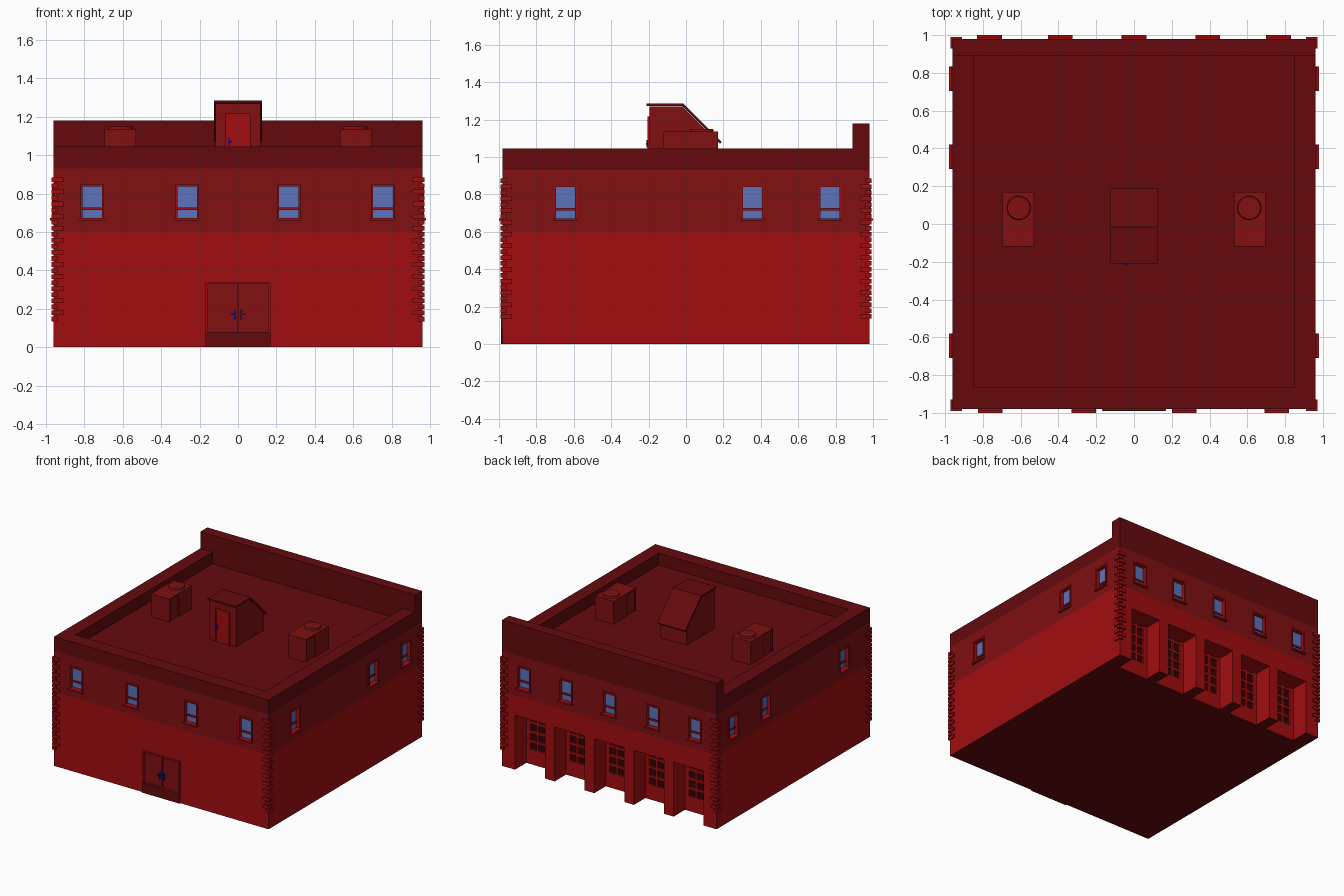
import bpy, bmesh, math
from mathutils import Matrix, Vector

if "Cube" in bpy.data.objects:
    bpy.data.objects.remove(bpy.data.objects["Cube"])

HX, HY = 0.96, 0.98          # half size of the outer walls


def material(name, rgb):
    m = bpy.data.materials.new(name)
    m.diffuse_color = (*rgb, 1)
    m.use_nodes = True
    m.node_tree.nodes["Principled BSDF"].inputs["Base Color"].default_value = m.diffuse_color
    return m


RED = material("red_brick", (0.36, 0.004, 0.005))
MID = material("red_upper_band", (0.22, 0.005, 0.006))
DARK = material("dark_red", (0.13, 0.003, 0.004))
SHADE = material("door_pane_dark", (0.03, 0.001, 0.001))
GLASS = material("window_glass", (0.11, 0.17, 0.5))
BLUE = material("handle_blue", (0.01, 0.01, 0.3))

parts = {}                   # name -> (bmesh, material)


def part(name, mat):
    if name not in parts:
        parts[name] = (bmesh.new(), mat)
    return parts[name][0]


def box(name, mat, x0, x1, y0, y1, z0, z1):
    lo, hi = Vector((x0, y0, z0)), Vector((x1, y1, z1))
    size = [abs(v) for v in hi - lo]
    bmesh.ops.create_cube(part(name, mat), size=1,
                          matrix=Matrix.Translation((lo + hi) / 2) @ Matrix.Diagonal((*size, 1)))


def wall_box(wall, name, mat, u0, u1, d0, d1, z0, z1):
    """Box on a wall: u runs along it, d is the distance outward from it."""
    if wall in ("front", "back"):
        s = 1 if wall == "back" else -1
        box(name, mat, u0, u1, s * (HY + d0), s * (HY + d1), z0, z1)
    else:
        s = 1 if wall == "right" else -1
        box(name, mat, s * (HX + d0), s * (HX + d1), u0, u1, z0, z1)


def extrude_profile(name, mat, pts, hw):
    """Extrude a (y, z) profile across x."""
    bm = part(name, mat)
    f = bm.faces.new([bm.verts.new((-hw, y, z)) for y, z in pts])
    r = bmesh.ops.extrude_face_region(bm, geom=[f])
    bmesh.ops.translate(bm, vec=(2 * hw, 0, 0),
                        verts=[v for v in r["geom"] if isinstance(v, bmesh.types.BMVert)])
    bmesh.ops.recalc_face_normals(bm, faces=bm.faces)


# Building shell: stacked rings up the wall, over the parapet and down to the roof
bm = bmesh.new()
rings = []
for z, x, y0, y1 in [(0, HX, -HY, HY), (0.6, HX, -HY, HY), (0.93, HX, -HY, HY),
                     (1.045, HX, -HY, HY), (1.045, 0.85, -0.865, 0.89), (0.95, 0.85, -0.865, 0.89)]:
    rings.append([bm.verts.new(c) for c in ((-x, y0, z), (x, y0, z), (x, y1, z), (-x, y1, z))])
for i, (a, b) in enumerate(zip(rings, rings[1:])):
    for k in range(4):
        f = bm.faces.new((a[k], a[(k + 1) % 4], b[(k + 1) % 4], b[k]))
        f.material_index = min(i, 2)
bm.faces.new(rings[0][::-1]).material_index = 2
bm.faces.new(rings[-1]).material_index = 2
me = bpy.data.meshes.new("building_shell")
bm.to_mesh(me)
bm.free()
for m in (RED, MID, DARK):
    me.materials.append(m)
shell = bpy.data.objects.new("building_shell", me)
bpy.context.collection.objects.link(shell)

# Tall rear parapet
box("rear_parapet", DARK, -HX, HX, 0.89, HY, 1.045, 1.18)

# Sash windows on all four walls
window_rows = {"front": (-0.76, -0.265, 0.265, 0.755), "back": (-0.765, -0.39, 0, 0.39, 0.765),
               "right": (-0.645, 0.355, 0.77), "left": (-0.645, 0.355, 0.77)}
for wall, centres in window_rows.items():
    for c in centres:
        wall_box(wall, "wall_cutter", RED, c - .053, c + .053, -.035, .05, .67, .84)
        wall_box(wall, "window_panes", GLASS, c - .053, c + .053, -.036, -.025, .67, .84)
        wall_box(wall, "window_rails", RED, c - .053, c + .053, -.026, -.015, .715, .727)
        for s in (-1, 1):
            wall_box(wall, "window_frames", RED, c + s * .051, c + s * .061, -.02, .008, .67, .84)
        wall_box(wall, "window_frames", RED, c - .061, c + .061, -.02, .008, .838, .85)
        wall_box(wall, "window_sills", RED, c - .065, c + .065, -.02, .02, .66, .672)

# Rear garage bays with latticed doors
for i in range(-2, 3):
    c, h = i * 0.355, 0.134
    wall_box("back", "wall_cutter", RED, c - h, c + h, -.17, .05, -.05, .44)
    wall_box("back", "garage_door_panes", SHADE, c - h, c + h, -.171, -.16, 0, .44)
    wall_box("back", "garage_doors", RED, c - h, c + h, -.161, -.145, 0, .12)
    for z in (.185, .26, .335, .42):
        wall_box("back", "garage_doors", RED, c - h, c + h, -.161, -.145, z - .01, z + .01)
    for u, w in ((-.117, .017), (-.035, .009), (.035, .009), (.117, .017)):
        wall_box("back", "garage_doors", RED, c + u - w, c + u + w, -.161, -.1455, .12, .44)

# Corner quoins, alternating long and short
for sx in (-1, 1):
    for sy in (-1, 1):
        for k in range(24):
            ix, iy = (.91, .96) if k % 2 else (.94, .93)
            z = .135 + k * .0315
            box("corner_quoins", RED, sx * ix, sx * .971, sy * iy, sy * .991, z, z + .024)

# Front double door, frame and step
wall_box("front", "wall_cutter", RED, -.16, .16, -.03, .05, .08, .33)
for s in (-1, 1):
    wall_box("front", "front_doors", MID, s * .003, s * .16, -.031, -.015, .08, .33)
    wall_box("front", "front_door_frame", RED, s * .157, s * .17, -.02, .008, .08, .34)
    wall_box("front", "front_door_handles", BLUE, s * .014, s * .022, -.016, .003, .145, .195)
    wall_box("front", "front_door_handles", BLUE, s * .014, s * .037, -.003, .005, .168, .176)
wall_box("front", "front_door_frame", RED, -.17, .17, -.02, .008, .328, .34)
wall_box("front", "front_step", DARK, -.168, .168, -.02, .01, 0, .08)

# Roof stair house with sloping back, cover and door
extrude_profile("stair_house", MID, [(-.195, .95), (-.195, 1.27), (-.02, 1.27), (.16, 1.09), (.16, .95)], .118)
extrude_profile("stair_house_roof", DARK, [(-.21, 1.272), (-.21, 1.285), (-.015, 1.285), (.19, 1.08),
                                           (.182, 1.07), (-.021, 1.272)], .125)
box("stair_door", RED, -.052, .052, -.199, -.19, .95, 1.205)
for s in (-1, 1):
    box("stair_door_frame", RED, s * .052, s * .064, -.205, -.19, .95, 1.217)
box("stair_door_frame", RED, -.064, .064, -.205, -.19, 1.205, 1.217)
box("stair_door_handle", BLUE, -.052, -.045, -.212, -.198, 1.05, 1.09)
box("stair_door_handle", BLUE, -.052, -.03, -.214, -.207, 1.067, 1.074)

# Rooftop air units with round fan covers
for s in (-1, 1):
    box("air_units", MID, s * .53, s * .695, 0, .17, .95, 1.135)
    box("air_units", DARK, s * .538, s * .687, -.11, .002, .95, 1.128)
    box("air_units", DARK, s * .53, s * .695, -.12, -.108, .95, 1.135)
    box("air_units", DARK, s * .53, s * .695, -.12, .002, 1.125, 1.135)
    bmesh.ops.create_cone(part("air_unit_fans", MID), cap_ends=True, segments=24, radius1=.065,
                          radius2=.06, depth=.02, matrix=Matrix.Translation((s * .61, .085, 1.14)))

# Turn the collected parts into objects
for name, (bm, mat) in parts.items():
    me = bpy.data.meshes.new(name)
    bm.to_mesh(me)
    bm.free()
    me.materials.append(mat)
    ob = bpy.data.objects.new(name, me)
    bpy.context.collection.objects.link(ob)
    if name == "wall_cutter":
        ob.hide_render = True
        ob.display_type = 'WIRE'
        mod = shell.modifiers.new("openings", 'BOOLEAN')
        mod.operation, mod.object, mod.solver = 'DIFFERENCE', ob, 'EXACT'
